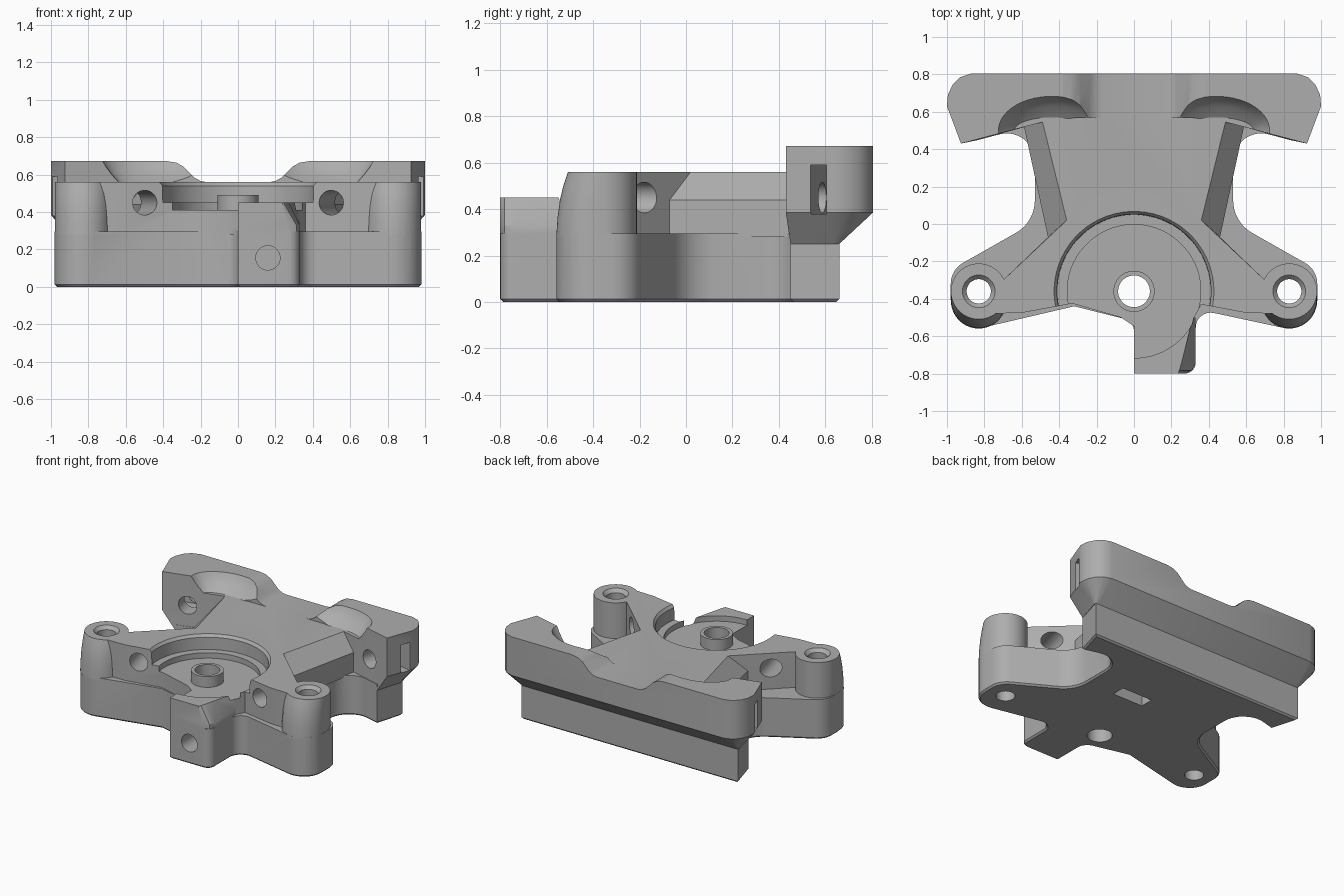
import bpy, bmesh, math
from mathutils import Vector, Matrix

cube = bpy.data.objects.get("Cube")
if cube:
    bpy.data.objects.remove(cube, do_unlink=True)

grey = bpy.data.materials.new("mid_grey")
grey.use_nodes = True
COLOUR = (0.42, 0.42, 0.42, 1)
grey.diffuse_color = COLOUR
grey.node_tree.nodes["Principled BSDF"].inputs["Base Color"].default_value = COLOUR


def loft(name, layers):
    """Solid through a stack of outlines; layers = [(z, [(x, y), ...]), ...]"""
    bm = bmesh.new()
    rings = [[bm.verts.new((x, y, z)) for x, y in pts] for z, pts in layers]
    n = len(rings[0])
    for low, high in zip(rings, rings[1:]):
        for i in range(n):
            j = (i + 1) % n
            bm.faces.new((low[i], low[j], high[j], high[i]))
    bm.faces.new(rings[0][::-1])
    bm.faces.new(rings[-1])
    bmesh.ops.recalc_face_normals(bm, faces=bm.faces)
    mesh = bpy.data.meshes.new(name)
    bm.to_mesh(mesh)
    bm.free()
    mesh.materials.append(grey)
    obj = bpy.data.objects.new(name, mesh)
    bpy.context.collection.objects.link(obj)
    return obj


def prism(name, pts, z0, z1):
    return loft(name, [(z0, pts), (z1, pts)])


def oval(cx, cy, rx, ry=None, n=48, front=0.0):
    """Ellipse outline; its front half may be pushed towards -y."""
    ry = rx if ry is None else ry
    out = []
    for i in range(n):
        a = math.tau * (i + 0.5) / n
        push = front if math.sin(a) < 0 else 0
        out.append((cx + rx * math.cos(a), cy + ry * math.sin(a) - push))
    return out


def fillet(corners, steps=8):
    """Round each (x, y, radius) corner of an outline with a true arc."""
    out = []
    for i, (x, y, r) in enumerate(corners):
        p = Vector((x, y))
        if r == 0:
            out.append((x, y))
            continue
        u = (Vector(corners[i - 1][:2]) - p).normalized()
        v = (Vector(corners[(i + 1) % len(corners)][:2]) - p).normalized()
        half = u.angle(v) / 2
        c = p + (u + v).normalized() * (r / math.sin(half))
        t = r / math.tan(half)
        a, b = p + u * t - c, p + v * t - c
        sweep = math.pi - 2 * half
        for k in range(steps + 1):
            f = k / steps
            w = (a * math.sin((1 - f) * sweep) + b * math.sin(f * sweep)) / math.sin(sweep)
            out.append(tuple(c + w))
    return out


def mirrored(right):
    """Close a right-hand outline with its mirror image."""
    return right + [(-p[0], *p[1:]) for p in reversed(right)]


def combine(target, tool, operation):
    mod = target.modifiers.new("combine", 'BOOLEAN')
    mod.operation, mod.solver, mod.object = operation, 'EXACT', tool
    deps = bpy.context.evaluated_depsgraph_get()
    mesh = bpy.data.meshes.new_from_object(target.evaluated_get(deps))
    target.modifiers.clear()
    target.data = mesh
    bpy.data.objects.remove(tool, do_unlink=True)


def cut(target, tool):
    combine(target, tool, 'DIFFERENCE')


def rod(start, direction, radius, length):
    """Round cutter from a start point along a direction."""
    obj = prism("rod_cutter", oval(0, 0, radius, n=32), 0, length)
    turn = Vector(direction).to_track_quat('Z', 'Y').to_matrix().to_4x4()
    obj.data.transform(Matrix.Translation(start) @ turn)
    return obj


# Base slab: foot, ears, waist and rear block in one outline
ear_and_waist = [(0.98, -0.594, 0.15), (0.98, -0.245, 0.13), (0.53, 0.01, 0.2),
                 (0.53, 0.53, 0.15), (0.83, 0.45, 0), (0.89, 0.66, 0)]
front_edge = [(-0.32, -0.44, 0), (0, -0.52, 0.07), (0, -0.8, 0),
              (0.33, -0.8, 0.06), (0.33, -0.455, 0.08)]
body = prism("bracket_body", fillet(front_edge + mirrored(ear_and_waist)), 0, 0.295)
bm = bmesh.new()
bm.from_mesh(body.data)
rim = [e for e in bm.edges if all(v.co.z < 0.001 for v in e.verts)]
bmesh.ops.bevel(bm, geom=rim, offset=0.012, segments=1, affect='EDGES')
bm.to_mesh(body.data)
bm.free()

# Raised centre plate with webs to the ears and sloping flanks
plate_front = [(-0.33, -0.425), (-0.07, -0.5), (0.02, -0.56), (0.31, -0.52), (0.36, -0.43)]
web = [(0.6, -0.475), (0.8, -0.48), (0.8, -0.3), (0.7, -0.3)]
plate_low = plate_front + mirrored(web + [(0.46, -0.07), (0.59, 0.53), (0.59, 0.6)])
plate_top = plate_front + mirrored(web + [(0.36, 0.02), (0.49, 0.55), (0.49, 0.6)])
plate = loft("centre_plate", [(0.28, plate_low), (0.44, plate_low), (0.56, plate_top)])

# Ear posts lean back towards the top
posts = [loft("ear_post", [(z, oval(s * 0.83, -0.36, 0.149, front=f)) for z, f in
                           ((0.28, 0.05), (0.36, 0.045), (0.44, 0.034), (0.5, 0.02), (0.56, 0))])
         for s in (-1, 1)]

# Foot with a sloping right shoulder
foot_low = [(0, -0.8), (0.27, -0.8), (0.312, -0.782), (0.33, -0.74), (0.33, -0.5), (0, -0.45)]
foot_top = [(0, -0.8), (0.235, -0.8), (0.243, -0.782), (0.255, -0.74), (0.315, -0.5), (0, -0.45)]
foot = loft("foot", [(0.28, foot_low), (0.33, foot_low), (0.45, foot_top)])

# Rear crossbar with undercut chamfer
bar_low = mirrored([(0.3, 0.57), (0.49, 0.545), (0.83, 0.45), (0.885, 0.63),
                    (0.89, 0.645), (0.89, 0.655), (0.885, 0.66), (0.87, 0.66)])
bar_top = mirrored([(0.3, 0.57), (0.49, 0.545), (0.925, 0.43), (1.0, 0.63),
                    (0.995, 0.69), (0.97, 0.745), (0.93, 0.785), (0.87, 0.805)])
bar = loft("rear_crossbar", [(0.25, bar_low), (0.385, bar_top), (0.672, bar_top)])

# Saddle across the crossbar, profile swept along y
saddle_half = [(0.17, 0.56), (0.2, 0.566), (0.23, 0.582), (0.29, 0.642),
               (0.33, 0.664), (0.38, 0.672), (0.4, 0.8)]
saddle = prism("saddle_cutter", mirrored(saddle_half), -1, -0.4)
saddle.data.transform(Matrix.Rotation(math.pi / 2, 4, 'X'))
cut(bar, saddle)

# Dished scoops in front of the crossbar
for s in (-1, 1):
    cut(bar, loft("scoop_cutter", [(z, oval(s * 0.44, 0.5, rx, ry)) for z, rx, ry in
                                   ((0.56, 0.2, 0.07), (0.6, 0.235, 0.13),
                                    (0.64, 0.265, 0.165), (0.68, 0.29, 0.187))]))

for part in [plate, foot, bar] + posts:
    combine(body, part, 'UNION')

# Round stepped pocket, then the boss in its middle
cut(body, loft("pocket_cutter", [(0.45, oval(0, -0.36, 0.41, n=64)),
                                 (0.54, oval(0, -0.36, 0.412, n=64)),
                                 (0.57, oval(0, -0.36, 0.435, n=64))]))
cut(body, prism("floor_cutter", oval(0, -0.36, 0.357, n=64), 0.41, 0.5))
combine(body, prism("boss", oval(0, -0.36, 0.11), 0.38, 0.49), 'UNION')
cut(body, rod((0, -0.36, -0.1), (0, 0, 1), 0.085, 0.8))

for s in (-1, 1):
    # Ear bores with a wider mouth
    cut(body, rod((s * 0.83, -0.36, -0.1), (0, 0, 1), 0.065, 0.8))
    cut(body, loft("mouth_cutter", [(0.535, oval(s * 0.83, -0.36, 0.064)),
                                    (0.565, oval(s * 0.83, -0.36, 0.092))]))
    # Slanted rod holes through webs and into the crossbar
    cut(body, rod((s * 0.46, -0.6, 0.45), (s * 0.268, 1, 0), 0.066, 1.33))
    # Nut slots in the crossbar ends
    slot = prism("slot_cutter", [(-0.2, -0.036), (0.22, -0.036), (0.22, 0.036), (-0.2, 0.036)],
                 0.38, 0.59)
    slot.data.transform(Matrix.Translation((s * 0.87, 0.6, 0)) @
                        Matrix.Rotation(-s * math.radians(15), 4, 'Z'))
    cut(body, slot)

# Foot hole and its nut slot underneath
cut(body, rod((0.16, -0.9, 0.155), (0, 1, 0), 0.065, 1.2))
cut(body, prism("nut_cutter", [(0.04, 0.13), (0.29, 0.13), (0.29, 0.23), (0.04, 0.23)], -0.1, 0.24))

bpy.ops.object.select_all(action='DESELECT')
body.select_set(True)
bpy.context.view_layer.objects.active = body
bpy.ops.object.shade_smooth_by_angle(angle=math.radians(28))
